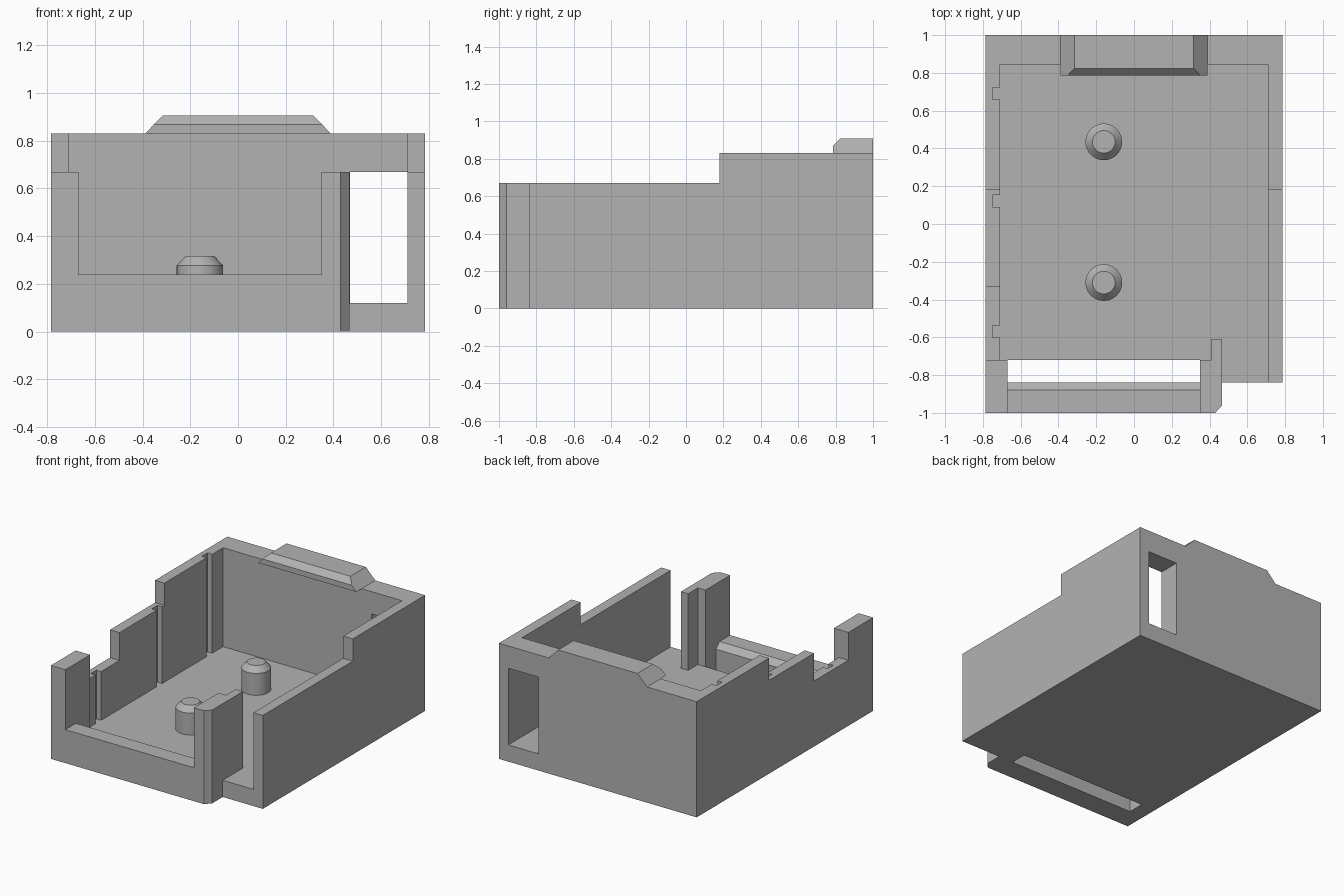
import bpy, bmesh, math
from mathutils import Vector

cube = bpy.data.objects.get("Cube")
if cube:
    bpy.data.objects.remove(cube, do_unlink=True)

grey = bpy.data.materials.new("light grey plastic")
grey.use_nodes = True
grey.diffuse_color = (0.45, 0.45, 0.45, 1)
grey.node_tree.nodes["Principled BSDF"].inputs["Base Color"].default_value = grey.diffuse_color


def add(name, bm):
    bmesh.ops.recalc_face_normals(bm, faces=bm.faces[:])
    mesh = bpy.data.meshes.new(name)
    bm.to_mesh(mesh)
    bm.free()
    mesh.materials.append(grey)
    obj = bpy.data.objects.new(name, mesh)
    bpy.context.collection.objects.link(obj)
    return obj


def prism_bm(points, lo, hi, axis="z"):
    """Extrude an outline from lo to hi along the given axis."""
    place = {"x": lambda a, b, t: (t, a, b),
             "y": lambda a, b, t: (a, t, b),
             "z": lambda a, b, t: (a, b, t)}[axis]
    bm = bmesh.new()
    face = bm.faces.new([bm.verts.new(place(a, b, lo)) for a, b in points])
    out = bmesh.ops.extrude_face_region(bm, geom=[face])
    verts = [g for g in out["geom"] if isinstance(g, bmesh.types.BMVert)]
    bmesh.ops.translate(bm, verts=verts, vec=Vector(place(0, 0, hi - lo)))
    return bm


def prism(name, points, lo, hi, axis="z"):
    return add(name, prism_bm(points, lo, hi, axis))


def box(name, x0, x1, y0, y1, z0, z1):
    return prism(name, [(x0, y0), (x1, y0), (x1, y1), (x0, y1)], z0, z1)


def cut(target, cutter):
    cutter.hide_render = True
    mod = target.modifiers.new("cut", "BOOLEAN")
    mod.operation = "DIFFERENCE"
    mod.solver = "EXACT"
    mod.object = cutter
    bpy.context.view_layer.objects.active = target
    bpy.ops.object.modifier_apply(modifier=mod.name)
    bpy.data.objects.remove(cutter, do_unlink=True)


W, IN, FLOOR, RIM, TOP = 0.785, 0.71, 0.12, 0.67, 0.83
POST, SILL_L, SILL_R = 0.467, -0.67, 0.35

# Outer block with a set-back front corner
housing = prism("housing", [(-W, -1), (0.43, -1), (POST, -0.96), (POST, -0.84),
                            (W, -0.84), (W, 1), (-W, 1)], 0, TOP)

# Inner room, leaving the front posts standing
cut(housing, prism("room_cutter", [
    (-IN, -0.72), (SILL_L, -0.72), (SILL_L, -0.78), (SILL_R, -0.78),
    (SILL_R, -0.72), (0.41, -0.72), (0.41, -0.61), (POST, -0.61),
    (POST, -0.9), (IN, -0.9), (IN, 0.845), (-IN, 0.845)], FLOOR, 1.2))

# Vertical grooves inside one side wall
for y in (-0.57, 0.122, 0.69):
    cut(housing, box("groove_cutter", -0.748, -0.65, y - 0.032, y + 0.032, FLOOR, 1.2))

# Front opening with a bevelled sill and a slot through the floor
cut(housing, prism("sill_cutter", [
    (-1.2, 0.24), (-0.88, 0.24), (-0.84, 0.2), (-0.84, -0.1),
    (-0.72, -0.1), (-0.72, 1.2), (-1.2, 1.2)], SILL_L, SILL_R, "x"))

# Stepped wall tops and the rear window
cut(housing, box("rim_cutter", -1, 1, -1.2, 0.18, RIM, 1.2))
cut(housing, box("low_wall_cutter", -1, -0.6, -0.72, -0.33, 0.47, 1.2))
cut(housing, box("window_cutter", 0.47, IN, 0.8, 1.2, FLOOR, RIM))

# Rear ridge with sloped ends and a bevelled front edge
bm = prism_bm([(-0.39, TOP), (0.39, TOP), (0.315, 0.907), (-0.315, 0.907)], 0.785, 1, "y")
cutting = bmesh.ops.bisect_plane(bm, geom=bm.verts[:] + bm.edges[:] + bm.faces[:],
                                 plane_co=(0, 0.785, 0.868), plane_no=(0, -1, 1),
                                 clear_outer=True)
rim = [g for g in cutting["geom_cut"] if isinstance(g, bmesh.types.BMEdge)]
bmesh.ops.holes_fill(bm, edges=rim)
add("rear_ridge", bm)

# Locating pegs with bevelled tips
for name, y in (("rear_peg", 0.435), ("front_peg", -0.31)):
    bm = bmesh.new()
    profile = [bm.verts.new((r, 0, z)) for r, z in
               ((0, FLOOR), (0.097, FLOOR), (0.097, 0.277), (0.06, 0.317), (0, 0.317))]
    edges = [bm.edges.new(pair) for pair in zip(profile, profile[1:])]
    bmesh.ops.spin(bm, geom=profile + edges, cent=(0, 0, 0), axis=(0, 0, 1),
                   angle=math.tau, steps=40)
    bmesh.ops.remove_doubles(bm, verts=bm.verts[:], dist=0.0005)
    peg = add(name, bm)
    peg.location = (-0.16, y, 0)
    bpy.ops.object.select_all(action="DESELECT")
    peg.select_set(True)
    bpy.context.view_layer.objects.active = peg
    bpy.ops.object.shade_smooth_by_angle(angle=math.radians(30))
